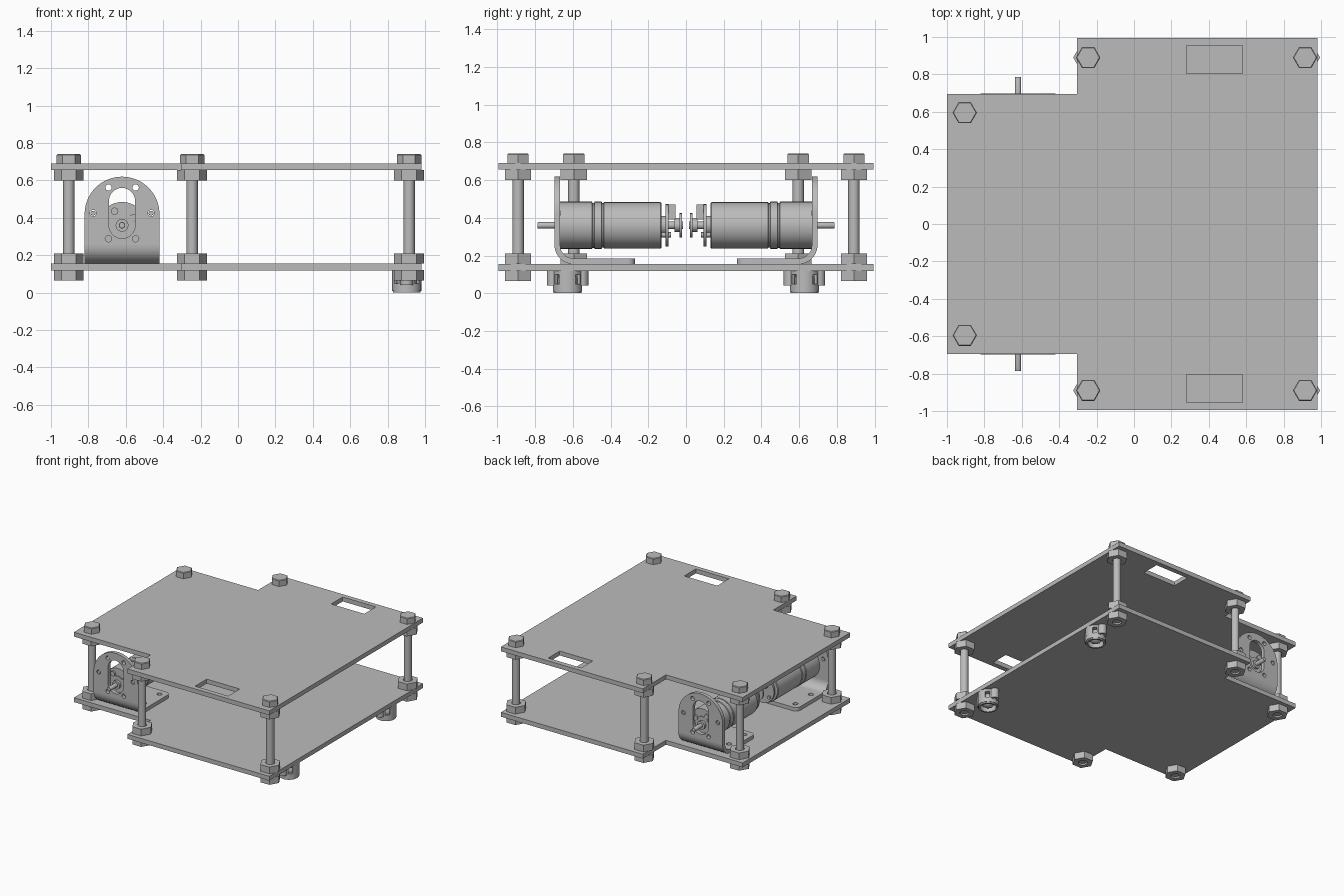
import bpy, bmesh
from math import sin, cos, pi, radians
from mathutils import Matrix, Vector

cube = bpy.data.objects.get("Cube")
if cube:
    bpy.data.objects.remove(cube)

grey = bpy.data.materials.new("plain_grey")
grey.use_nodes = True
colour = (0.5, 0.5, 0.5, 1)
grey.diffuse_color = colour
grey.node_tree.nodes["Principled BSDF"].inputs["Base Color"].default_value = colour

UP = Matrix.Identity(4)
FACE_Y = Matrix.Rotation(pi / 2, 4, 'X')      # local y becomes z
ALONG_Y = Matrix.Rotation(-pi / 2, 4, 'X')    # local z becomes y
FACE_X = Matrix(((0, 0, 1, 0), (1, 0, 0, 0), (0, 1, 0, 0), (0, 0, 0, 1)))


def finish(name, bm, loc, rot=UP):
    """Turn a bmesh into a finished object."""
    bmesh.ops.remove_doubles(bm, verts=bm.verts, dist=0.0001)
    bm.transform(Matrix.Translation(loc) @ rot)
    bmesh.ops.recalc_face_normals(bm, faces=bm.faces)
    me = bpy.data.meshes.new(name)
    bm.to_mesh(me)
    bm.free()
    me.polygons.foreach_set("use_smooth", [True] * len(me.polygons))
    me.set_sharp_from_angle(angle=radians(30))
    me.materials.clear()
    me.materials.append(grey)
    ob = bpy.data.objects.new(name, me)
    bpy.context.collection.objects.link(ob)
    return ob


def arc(cx, cy, r, a0=0, a1=360, n=32):
    steps = n if a1 - a0 == 360 else n + 1
    return [(cx + r * cos(radians(a0 + (a1 - a0) * i / n)),
             cy + r * sin(radians(a0 + (a1 - a0) * i / n))) for i in range(steps)]


def rect(x0, x1, y0, y1):
    return [(x0, y0), (x1, y0), (x1, y1), (x0, y1)]


def slab(name, loops, thick, loc, rot=UP):
    """Flat outline with holes, given a thickness about its centre."""
    cu = bpy.data.curves.new(name, 'CURVE')
    cu.dimensions, cu.fill_mode, cu.extrude = '2D', 'BOTH', thick / 2
    for pts in loops:
        sp = cu.splines.new('POLY')
        sp.points.add(len(pts) - 1)
        for p, q in zip(sp.points, pts):
            p.co = (q[0], q[1], 0, 1)
        sp.use_cyclic_u = True
    tmp = bpy.data.objects.new("outline", cu)
    bpy.context.collection.objects.link(tmp)
    deps = bpy.context.evaluated_depsgraph_get()
    me = bpy.data.meshes.new_from_object(tmp.evaluated_get(deps))
    bm = bmesh.new()
    bm.from_mesh(me)
    bpy.data.objects.remove(tmp)
    bpy.data.curves.remove(cu)
    bpy.data.meshes.remove(me)
    return finish(name, bm, loc, rot)


def turned(name, profile, loc, rot=UP, n=32):
    """Closed turned solid from (radius, height) pairs."""
    bm = bmesh.new()
    rings = [[bm.verts.new((x, y, h)) for x, y in arc(0, 0, r, n=n)] for r, h in profile]
    for a, b in zip(rings, rings[1:]):
        for i in range(n):
            j = (i + 1) % n
            bm.faces.new((a[i], a[j], b[j], b[i]))
    bm.faces.new(rings[0])
    bm.faces.new(rings[-1])
    return finish(name, bm, loc, rot)


def rod(name, r, h0, h1, loc, rot=UP, n=32):
    return turned(name, [(r, h0), (r, h1)], loc, rot, n)


# Deck plates
outline = [(-1, -0.695), (-0.305, -0.695), (-0.305, -0.995), (0.98, -0.995),
           (0.98, 0.995), (-0.305, 0.995), (-0.305, 0.695), (-1, 0.695)]
slots = [rect(0.28, 0.58, 0.805, 0.955), rect(0.28, 0.58, -0.955, -0.805)]
slab("bottom_deck", [outline], 0.036, (0, 0, 0.137))
slab("top_deck", [outline] + slots, 0.036, (0, 0, 0.673))

# Bolts and nuts that hold the decks apart
for s in (-1, 1):
    for x, y in ((-0.905, 0.595), (-0.245, 0.89), (0.915, 0.89)):
        at = (x, s * y, 0)
        rod("bolt_shank", 0.03, 0.075, 0.7, at)
        turned("bolt_head", [(0.065, 0.69), (0.065, 0.736), (0.06, 0.741)], at, n=6)
        for z0 in (0.065, 0.155, 0.6):
            slab("nut", [arc(0, 0, 0.08, n=6), arc(0, 0, 0.034)], 0.055, (x, s * y, z0 + 0.0275))

# Ball casters under the bottom deck
for s in (-1, 1):
    x, y = 0.902, s * 0.628
    slab("caster_lip", [arc(0, 0, 0.074), arc(0, 0, 0.06)], 0.01, (x, y, 0.005))
    slab("caster_cup", [arc(0, 0, 0.078), arc(0, 0, 0.062)], 0.04, (x, y, 0.03))
    slab("caster_top", [arc(0, 0, 0.078)], 0.02, (x, y, 0.109))
    for a in range(0, 360, 90):
        wall = arc(0, 0, 0.078, a - 32, a + 32, 12) + arc(0, 0, 0.062, a - 32, a + 32, 12)[::-1]
        slab("caster_wall", [wall], 0.05, (x, y, 0.075))
    for e in (-1, 1):
        slab("caster_ear", [arc(0, 0, 0.033), arc(0, 0, 0.014)], 0.078, (x, y + e * 0.077, 0.08))
    bm = bmesh.new()
    bmesh.ops.create_uvsphere(bm, u_segments=24, v_segments=16, radius=0.056)
    finish("caster_ball", bm, (x, y, 0.06))

# Motors on angle brackets
MX, MZ = -0.62, 0.36
for s in (-1, 1):
    def along(name, profile, dx=0, dz=0, n=32):
        return turned(name, [(r, s * h) for r, h in profile], (MX + dx, 0, MZ + dz), ALONG_Y, n)

    # Bracket upright: round top, keyhole and screw holes
    face = [(-0.2, 0.255), (0.2, 0.255)] + arc(0, 0.42, 0.2, 0, 180)
    keyhole = arc(0, 0.49, 0.07, 0, 180, 16) + arc(0, MZ, 0.07, 180, 360, 16)
    holes = [arc(0.155 * cos(radians(a)), 0.425 + 0.155 * sin(radians(a)), 0.017, n=16)
             for a in (0, 62, 118, 180, 242, 298)]
    slab("bracket_face", [face, keyhole] + holes, 0.03, (MX, s * 0.682, 0), FACE_Y)

    # Bracket bend
    bend = arc(0, 0, 0.1, -90, 0, 12) + arc(0, 0, 0.07, -90, 0, 12)[::-1]
    slab("bracket_bend", [[(s * p, q) for p, q in bend]], 0.4, (MX, s * 0.597, 0.255), FACE_X)

    # Bracket foot with rounded corners
    foot = [(-0.2, 0.597), (-0.2, 0.31)] + arc(-0.16, 0.31, 0.04, 180, 270, 6)
    foot += arc(0.16, 0.31, 0.04, 270, 360, 6) + [(0.2, 0.597)]
    feet_holes = [arc(dx, y, 0.02, n=16) for dx in (-0.14, 0.14) for y in (0.33, 0.53)]
    slab("bracket_foot", [[(p, s * q) for p, q in loop] for loop in [foot] + feet_holes],
         0.03, (MX, 0, 0.17))

    # Motor can with grooves, bearing boss and output shaft
    along("motor_body", [(0.118, 0.13), (0.123, 0.135), (0.123, 0.435), (0.118, 0.437),
                         (0.118, 0.445), (0.125, 0.447), (0.125, 0.485), (0.119, 0.487),
                         (0.119, 0.496), (0.125, 0.498), (0.125, 0.667)])
    along("bearing_boss", [(0.064, 0.66), (0.064, 0.675)])
    along("shaft_collar", [(0.034, 0.67), (0.034, 0.695)])
    along("output_shaft", [(0.017, 0.67), (0.017, 0.783), (0.015, 0.787)])
    for dx, dz in ((-0.04, 0.075), (0.06, 0.04)):
        along("face_screw", [(0.02, 0.66), (0.02, 0.68)], dx, dz, 16)
    for dx in (-0.155, 0.155):
        along("bracket_screw", [(0.013, 0.665), (0.013, 0.695)], dx, 0.065, 16)

    # Encoder on the inner end
    along("encoder_hub", [(0.05, 0.105), (0.05, 0.132)])
    along("encoder_board", [(0.112, 0.092), (0.112, 0.108)])
    along("encoder_shaft", [(0.02, 0.015), (0.02, 0.1)])
    along("encoder_disc", [(0.064, 0.02), (0.064, 0.035)])
    along("encoder_spacer", [(0.035, 0.035), (0.035, 0.062)])
    slab("encoder_plug", [rect(-0.06, 0.06, 0.03, 0.11)], 0.035, (MX, s * 0.074, MZ), FACE_Y)
    for dx in (-0.07, 0.07):
        along("encoder_pin", [(0.014, 0.08), (0.014, 0.132)], dx, -0.05, 12)
